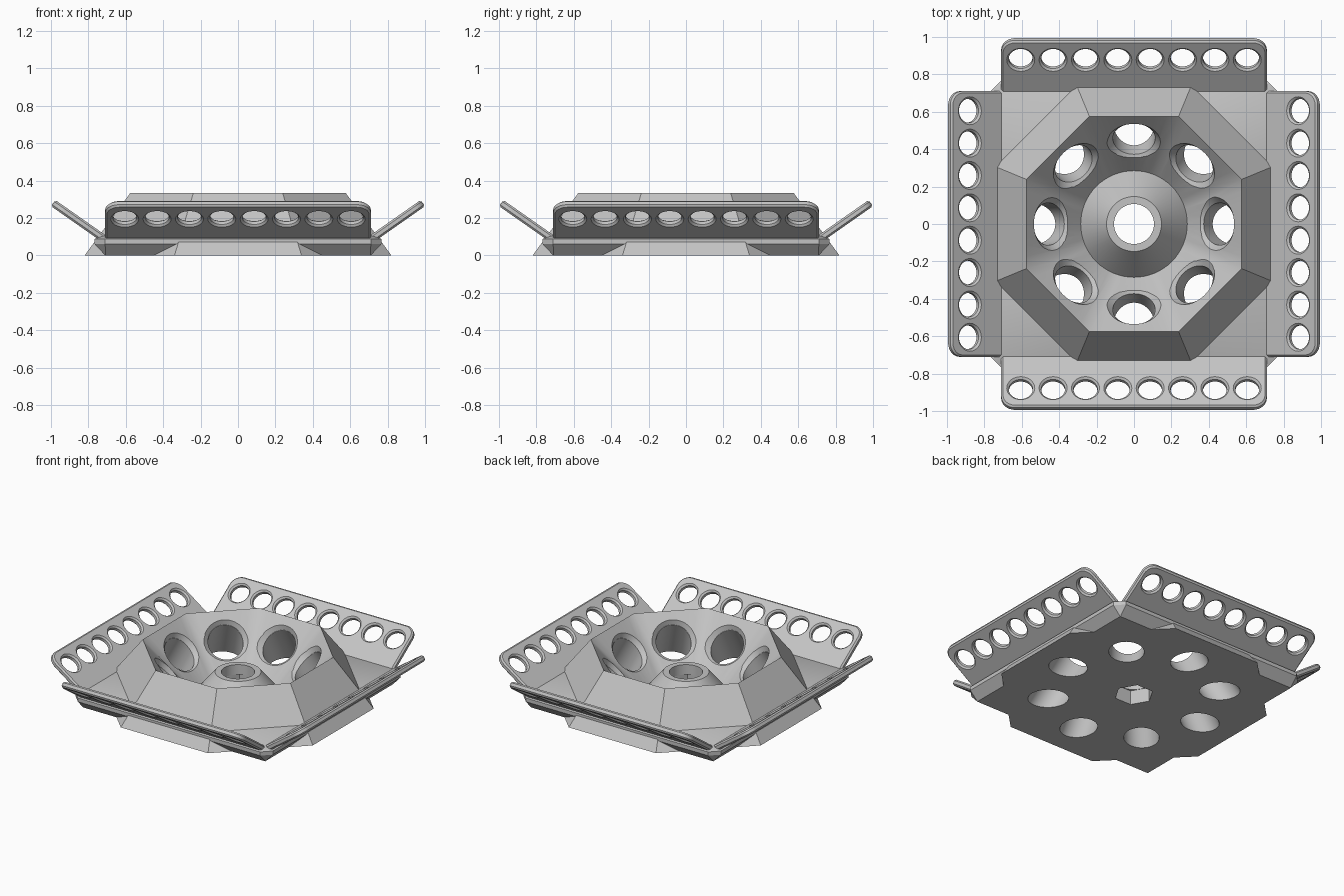
import bpy, bmesh
from math import sin, cos, pi, radians, atan2
from mathutils import Matrix, Vector

cube = bpy.data.objects.get("Cube")
if cube:
    bpy.data.objects.remove(cube, do_unlink=True)

GREY = (0.55, 0.55, 0.55, 1.0)
mat = bpy.data.materials.new("plain grey")
mat.use_nodes = True
mat.diffuse_color = GREY
mat.node_tree.nodes["Principled BSDF"].inputs["Base Color"].default_value = GREY


def loft(name, rings, matrix=Matrix()):
    """Closed solid through rings of equal point count."""
    bm = bmesh.new()
    loops = [[bm.verts.new(matrix @ Vector(p)) for p in ring] for ring in rings]
    n = len(loops[0])
    for a, b in zip(loops, loops[1:]):
        for i in range(n):
            j = (i + 1) % n
            bm.faces.new((a[i], a[j], b[j], b[i]))
    bm.faces.new(loops[0][::-1])
    bm.faces.new(loops[-1])
    bmesh.ops.recalc_face_normals(bm, faces=bm.faces)
    mesh = bpy.data.meshes.new(name)
    bm.to_mesh(mesh)
    bm.free()
    obj = bpy.data.objects.new(name, mesh)
    bpy.context.collection.objects.link(obj)
    mesh.materials.append(mat)
    return obj


def circle(r, z, n=48, start=0.0):
    return [(r * cos(start + 2 * pi * i / n), r * sin(start + 2 * pi * i / n), z)
            for i in range(n)]


def octagon(apothem, z, n=8):
    """Octagon outline sampled at n points, with corners included."""
    pts = []
    for i in range(n):
        a = pi / 8 + 2 * pi * i / n
        off = (a + pi / 8) % (pi / 4) - pi / 8
        pts.append((apothem / cos(off) * cos(a), apothem / cos(off) * sin(a), z))
    return pts


def chamfered_square(half, side, z):
    """Square with its corners cut back to the given side half-length."""
    pts = []
    for k in range(4):
        rot = Matrix.Rotation(k * pi / 2, 3, 'Z')
        pts += [rot @ Vector((half, s * side, z)) for s in (-1, 1)]
    return pts


def make_active(obj):
    bpy.ops.object.select_all(action='DESELECT')
    obj.select_set(True)
    bpy.context.view_layer.objects.active = obj


def boolean(obj, other, operation='DIFFERENCE'):
    make_active(obj)
    mod = obj.modifiers.new("cut", 'BOOLEAN')
    mod.object = other
    mod.operation = operation
    mod.solver = 'EXACT'
    bpy.ops.object.modifier_apply(modifier=mod.name)
    bpy.data.objects.remove(other, do_unlink=True)


def smooth(obj):
    make_active(obj)
    bpy.ops.object.shade_smooth_by_angle(angle=radians(25))


# Octagonal body joined to the square base
body = loft("body", [octagon(0.82, 0), octagon(0.575, 0.335)])
base = loft("base", [chamfered_square(0.71, 0.709, 0), chamfered_square(0.768, 0.71, 0.062),
                     chamfered_square(0.768, 0.71, 0.088), chamfered_square(0.706, 0.705, 0.11)])
boolean(body, base, 'UNION')

# Dish with a raised central boss
N = 64
FLOOR = 0.004
slope = (0.335 - FLOOR) / (0.575 - 0.285)
dish = loft("dish_cutter", [
    octagon(0.575 + 0.03 / slope, 0.365, N), octagon(0.575, 0.335, N),
    circle(0.285, FLOOR, N, pi / 8), circle(0.147, 0.17, N, pi / 8)])
boolean(body, dish)

# Central bore with a hexagonal pocket underneath
boolean(body, loft("bore_cutter", [circle(0.107, -0.1), circle(0.107, 0.3)]))
boolean(body, loft("hex_cutter", [circle(0.126, -0.1, 6), circle(0.126, 0.1, 6)]))

# Eight slanted holes with chamfered mouths
hole_r, hole_z = 0.445, FLOOR + (0.445 - 0.285) * slope
axis_tilt = atan2(0.55 - hole_r, hole_z)
dish_tilt = atan2(slope, 1)
for k in range(8):
    place = Matrix.Rotation(k * pi / 4, 4, 'Z') @ Matrix.Translation((hole_r, 0, hole_z))
    boolean(body, loft("hole_cutter", [circle(0.113, -0.4), circle(0.113, 0.12)],
                       place @ Matrix.Rotation(-axis_tilt, 4, 'Y')))
    boolean(body, loft("mouth_cutter", [circle(0.112, -0.025), circle(0.137, 0), circle(0.145, 0.008)],
                       place @ Matrix.Rotation(-dish_tilt, 4, 'Y')))
smooth(body)


# Tilted side panel: local x runs up the slope, y along the edge, z is its normal
LENGTH, HALF, THICK, ROUND = 0.328, 0.71, 0.04, 0.075


def panel_outline(inset, z):
    pts = [(-0.03, -HALF + inset, z)]
    r = ROUND - inset
    for side in (-1, 1):
        for i in range(9):
            a = (i / 8) * pi / 2 + (-pi / 2 if side < 0 else 0)
            pts.append((LENGTH - ROUND + r * cos(a), side * (HALF - ROUND) + r * sin(a), z))
    return pts + [(-0.03, HALF - inset, z)]


panel = loft("side_panel_1", [panel_outline(0.01, -THICK), panel_outline(0, 0.01 - THICK),
                              panel_outline(0, -0.01), panel_outline(0.01, 0)])
for i in range(8):
    place = Matrix.Translation((0.207, (i - 3.5) * 0.173, -THICK / 2))
    rings = [circle(r, z, 32) for r, z in
             ((0.08, -0.025), (0.075, -0.02), (0.064, -0.01),
              (0.064, 0.01), (0.075, 0.02), (0.08, 0.025))]
    boolean(panel, loft("panel_hole_cutter", rings, place))

panel.data.transform(Matrix.Translation((0.708, 0, 0.108)) @ Matrix.Rotation(-radians(35), 4, 'Y'))
smooth(panel)
for k in range(1, 4):
    copy = panel.copy()
    copy.name = f"side_panel_{k + 1}"
    copy.rotation_euler.z = k * pi / 2
    bpy.context.collection.objects.link(copy)
